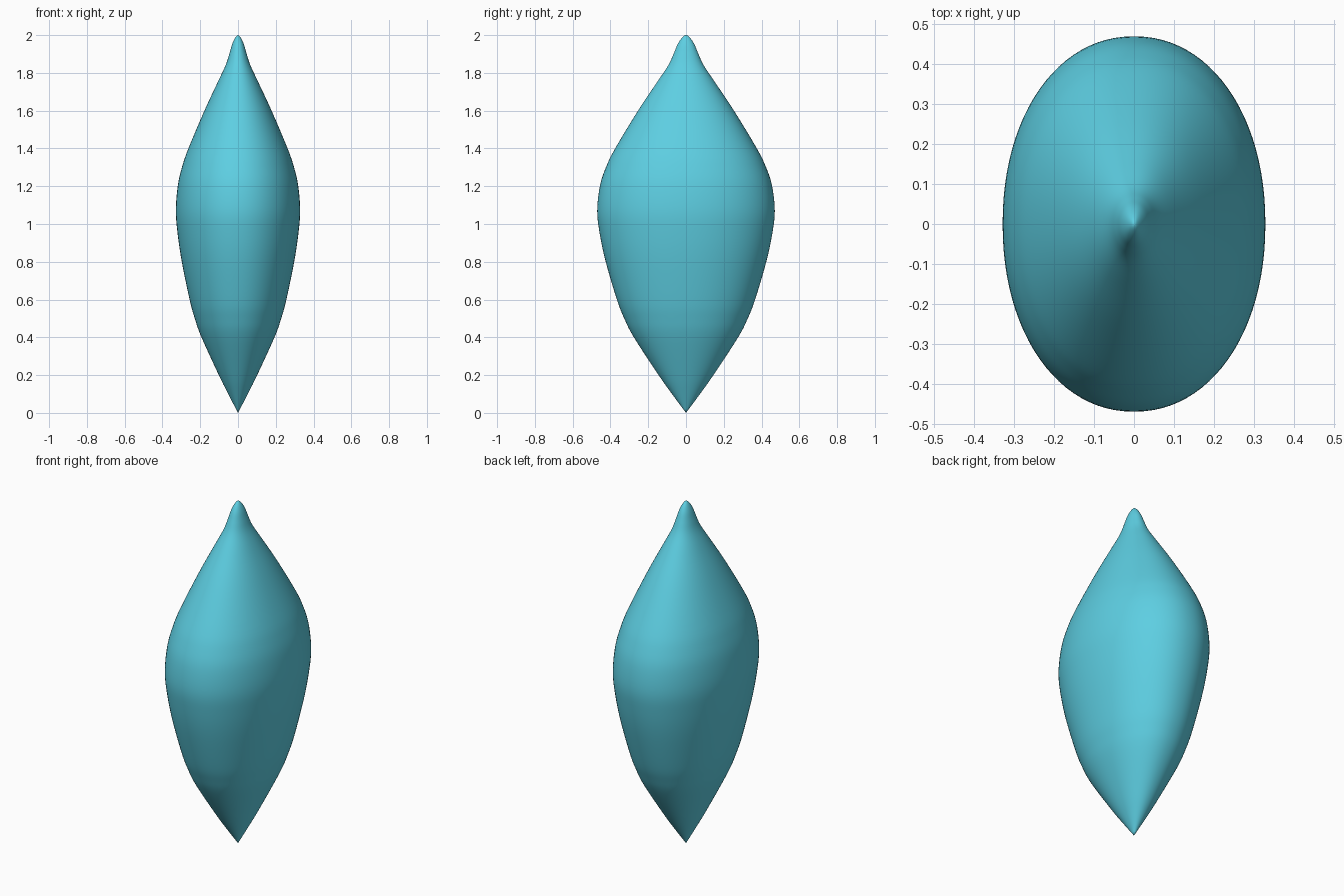
import bpy, bmesh, math

if "Cube" in bpy.data.objects:
    bpy.data.objects.remove(bpy.data.objects["Cube"])

# profile: (height, half-depth along y)
PROFILE = [(0, 0), (0.1, 0.074), (0.2, 0.145), (0.4, 0.276), (0.5, 0.327), (0.6, 0.366), (0.8, 0.425),
           (0.95, 0.457), (1.07, 0.47), (1.2, 0.456), (1.3, 0.424), (1.4, 0.375),
           (1.6, 0.254), (1.75, 0.154), (1.84, 0.094), (1.9, 0.066), (1.95, 0.045),
           (1.985, 0.022), (2.0, 0)]
RATIO = 0.70       # width / depth
POWER = 2 / 2.1    # slightly squared oval
SIDES, STEPS = 96, 5


def catmull(p0, p1, p2, p3, t):
    return tuple(0.5 * (2 * b + (c - a) * t + (2 * a - 5 * b + 4 * c - d) * t * t
                        + (3 * b - a - 3 * c + d) * t ** 3)
                 for a, b, c, d in zip(p0, p1, p2, p3))


def smooth_profile(pts):
    # straight run-out at the bottom, mirrored round tip at the top
    ext = [(-0.1, -0.074)] + pts + [(pts[-2][0], -pts[-2][1])]
    out = []
    for i in range(1, len(ext) - 2):
        out += [catmull(*ext[i - 1:i + 3], k / STEPS) for k in range(STEPS)]
    return out[1:]


def spow(v):
    return math.copysign(abs(v) ** POWER, v)


# pointed oval body, lofted from stacked rings
bm = bmesh.new()
rings = []
for z, r in smooth_profile(PROFILE):
    ring = []
    for i in range(SIDES):
        a = 2 * math.pi * i / SIDES
        ring.append(bm.verts.new((RATIO * r * spow(math.cos(a)), r * spow(math.sin(a)), z)))
    rings.append(ring)
bottom = bm.verts.new((0, 0, 0))
top = bm.verts.new((0, 0, 2))
for i in range(SIDES):
    j = (i + 1) % SIDES
    for lo, hi in zip(rings, rings[1:]):
        bm.faces.new((lo[i], lo[j], hi[j], hi[i]))
    bm.faces.new((bottom, rings[0][j], rings[0][i]))
    bm.faces.new((top, rings[-1][i], rings[-1][j]))
for f in bm.faces:
    f.smooth = True
mesh = bpy.data.meshes.new("pointed_body")
bm.to_mesh(mesh)
bm.free()
body = bpy.data.objects.new("pointed_body", mesh)
bpy.context.collection.objects.link(body)

mat = bpy.data.materials.new("turquoise")
mat.diffuse_color = (0.11, 0.62, 0.76, 1)
mat.use_nodes = True
mat.node_tree.nodes["Principled BSDF"].inputs["Base Color"].default_value = mat.diffuse_color
mesh.materials.append(mat)
